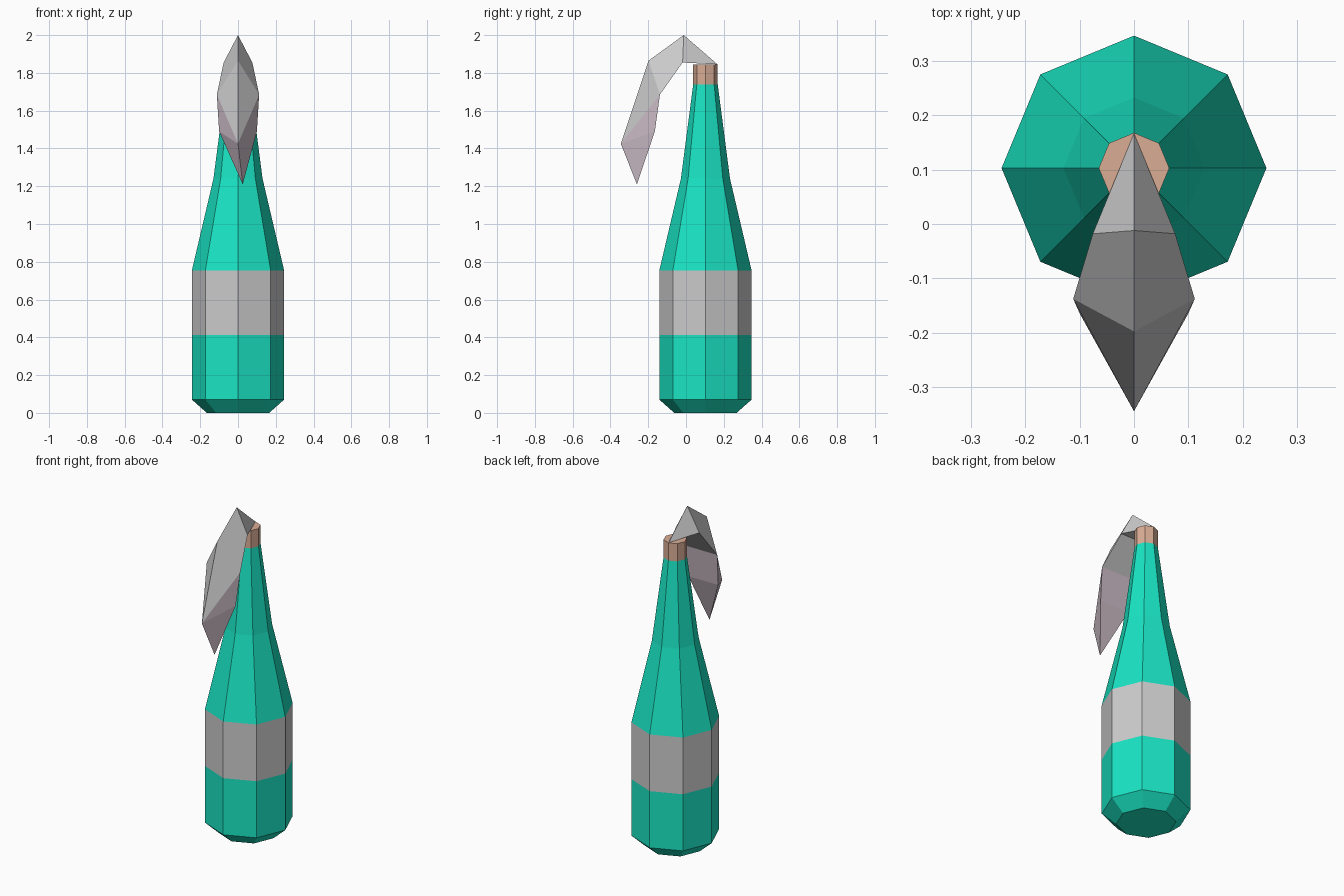
import bpy, bmesh
from math import cos, sin, pi

if "Cube" in bpy.data.objects:
    bpy.data.objects.remove(bpy.data.objects["Cube"])

SIDES = 8
AXIS_Y = 0.103


def material(name, rgb):
    m = bpy.data.materials.new(name)
    m.diffuse_color = (*rgb, 1)
    m.use_nodes = True
    m.node_tree.nodes["Principled BSDF"].inputs["Base Color"].default_value = m.diffuse_color
    return m


GREEN = material("green_glass", (0.01, 0.78, 0.55))
CORK = material("cork_brown", (0.70, 0.42, 0.30))
STAIN = material("stained_cloth", (0.62, 0.52, 0.58))
CLOTH = material("plain_cloth", (0.8, 0.8, 0.8))


def finish(bm, name, mats):
    bmesh.ops.recalc_face_normals(bm, faces=bm.faces[:])
    me = bpy.data.meshes.new(name)
    bm.to_mesh(me)
    bm.free()
    for m in mats:
        me.materials.append(m)
    ob = bpy.data.objects.new(name, me)
    bpy.context.collection.objects.link(ob)
    return ob


def lathe(name, profile, mat=None, cap_bottom=False, cap_top=False):
    """Turn (radius, z) points round the bottle axis."""
    bm = bmesh.new()
    rings = [[bm.verts.new((r * cos(2 * pi * i / SIDES),
                            AXIS_Y + r * sin(2 * pi * i / SIDES), z))
              for i in range(SIDES)] for r, z in profile]
    for a, b in zip(rings, rings[1:]):
        for i in range(SIDES):
            j = (i + 1) % SIDES
            bm.faces.new((a[i], a[j], b[j], b[i]))
    if cap_bottom:
        bm.faces.new(rings[0])
    if cap_top:
        bm.faces.new(rings[-1])
    ob = finish(bm, name, [mat] if mat else [])
    # open bands: make sure the faces point outwards
    f = ob.data.polygons[0]
    if f.normal.x * f.center.x + f.normal.y * (f.center.y - AXIS_Y) < 0:
        ob.data.flip_normals()
    return ob


# Bottle
lathe("bottle_base", [(0.165, 0), (0.244, 0.07), (0.244, 0.412)], GREEN, cap_bottom=True)
lathe("label_band", [(0.244, 0.412), (0.244, 0.755)])
lathe("bottle_neck", [(0.244, 0.755), (0.13, 1.24), (0.065, 1.738)], GREEN)
lathe("stopper", [(0.065, 1.738), (0.065, 1.845)], CORK, cap_top=True)

# Rag: triangular sections (ridge y, z, side x, y, z) between two points
sections = [(-0.012, 2.0, 0.076, -0.018, 1.855),
            (-0.198, 1.865, 0.112, -0.138, 1.685),
            (-0.345, 1.425, 0.10, -0.165, 1.49)]
bm = bmesh.new()
start = bm.verts.new((0, 0.167, 1.845))
tip = bm.verts.new((0.025, -0.26, 1.21))
rows = [(bm.verts.new((0, ry, rz)), bm.verts.new((sx, sy, sz)), bm.verts.new((-sx, sy, sz)))
        for ry, rz, sx, sy, sz in sections]


def face(stained, *verts):
    bm.faces.new(verts).material_index = int(stained)


for i in range(3):
    j = (i + 1) % 3
    face(False, start, rows[0][i], rows[0][j])
    face(True, tip, rows[2][i], rows[2][j])
    face(False, rows[0][i], rows[0][j], rows[1][j], rows[1][i])
# stained lower section, split along the diagonals
(r1, a1, b1), (r2, a2, b2) = rows[1], rows[2]
for s1, s2 in ((a1, a2), (b1, b2)):
    face(False, r1, s1, r2)
    face(True, s1, s2, r2)
face(True, a1, b1, b2, a2)
finish(bm, "rag", [CLOTH, STAIN])
